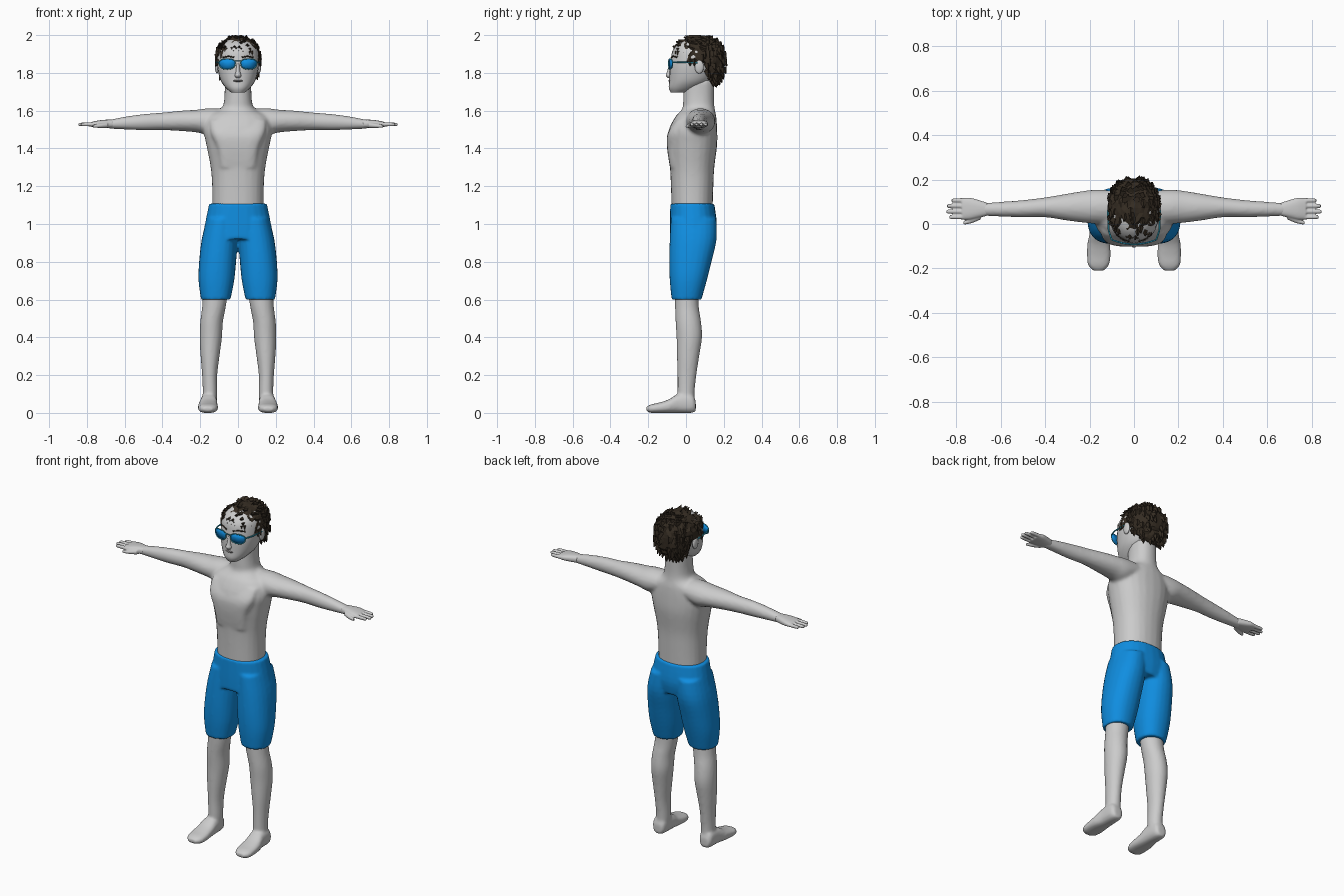
import bpy, bmesh, math, random
from mathutils import Vector, Matrix

if "Cube" in bpy.data.objects:
    bpy.data.objects.remove(bpy.data.objects["Cube"], do_unlink=True)
random.seed(4)


def material(name, r, g, b):
    mat = bpy.data.materials.new(name)
    mat.use_nodes = True
    mat.diffuse_color = (r, g, b, 1)
    shader = mat.node_tree.nodes["Principled BSDF"]
    shader.inputs["Base Color"].default_value = (r, g, b, 1)
    shader.inputs["Roughness"].default_value = 0.8
    return mat


SKIN = material("pale grey skin", 0.6, 0.6, 0.6)
LIPS = material("grey lips", 0.22, 0.21, 0.21)
BLUE = material("bright blue", 0.005, 0.27, 0.75)
BROWN = material("dark brown hair", 0.035, 0.025, 0.016)
CYAN = material("cyan frame", 0.04, 0.42, 0.58)


def blend(a, b, c, d, t):
    """Catmull-Rom step between b and c."""
    return 0.5 * (2 * b + (c - a) * t + (2 * a - 5 * b + 4 * c - d) * t ** 2
                  + (3 * b - a - 3 * c + d) * t ** 3)


def power(value, p):
    return math.copysign(abs(value) ** p, value)


def loft(bm, rings, axis="z", p=1.0, side=1, n=24, steps=4):
    """Closed skin through rings of (position, u min, u max, v min, v max)."""
    dense = []
    for i in range(len(rings) - 1):
        a, b, c, d = (rings[max(i - 1, 0)], rings[i], rings[i + 1],
                      rings[min(i + 2, len(rings) - 1)])
        for s in range(steps):
            dense.append([blend(*q, s / steps) for q in zip(a, b, c, d)])
    dense.append(rings[-1])
    loops = []
    for t, u0, u1, v0, v1 in dense:
        loop = []
        for k in range(n):
            angle = math.tau * k / n
            u = (u0 + u1) / 2 + (u1 - u0) / 2 * power(math.cos(angle), p)
            v = (v0 + v1) / 2 + (v1 - v0) / 2 * power(math.sin(angle), p)
            x, y, z = {"x": (t, u, v), "y": (u, t, v), "z": (u, v, t)}[axis]
            loop.append(bm.verts.new((x * side, y, z)))
        loops.append(loop)
    for low, high in zip(loops, loops[1:]):
        for k in range(n):
            j = (k + 1) % n
            bm.faces.new((low[k], low[j], high[j], high[k]))
    bm.faces.new(loops[0])
    bm.faces.new(loops[-1])


def centred(rings):
    """Expand (z, half width, front, back) to full symmetric rings."""
    return [(z, -w, w, front, back) for z, w, front, back in rings]


def ball(bm, centre, radii):
    bmesh.ops.create_uvsphere(bm, u_segments=20, v_segments=12, radius=1,
                              matrix=Matrix.LocRotScale(centre, None, Vector(radii)))


def finish(bm, name, mat, voxel=0, smooth=True, angle=60):
    """Turn the parts into an object; a voxel size welds them into one skin."""
    bmesh.ops.recalc_face_normals(bm, faces=bm.faces)
    mesh = bpy.data.meshes.new(name)
    bm.to_mesh(mesh)
    bm.free()
    mesh.materials.append(mat)
    obj = bpy.data.objects.new(name, mesh)
    bpy.context.collection.objects.link(obj)
    if smooth:
        mesh.polygons.foreach_set("use_smooth", [True] * len(mesh.polygons))
    if voxel:
        weld = obj.modifiers.new("weld", "REMESH")
        weld.mode, weld.voxel_size, weld.use_smooth_shade = "VOXEL", voxel, True
        relax = obj.modifiers.new("relax", "SMOOTH")
        relax.factor, relax.iterations = 0.5, 4
    elif smooth:
        bpy.ops.object.select_all(action="DESELECT")
        obj.select_set(True)
        bpy.context.view_layer.objects.active = obj
        bpy.ops.object.shade_smooth_by_angle(angle=math.radians(angle))
    return obj


def wire(name, points, radius, mat, cyclic=False):
    curve = bpy.data.curves.new(name, "CURVE")
    curve.dimensions, curve.bevel_depth, curve.bevel_resolution = "3D", radius, 1
    spline = curve.splines.new("POLY")
    spline.points.add(len(points) - 1)
    for slot, point in zip(spline.points, points):
        slot.co = (*point, 1)
    spline.use_cyclic_u = cyclic
    curve.materials.append(mat)
    bpy.context.collection.objects.link(bpy.data.objects.new(name, curve))


# Torso, neck, chest plate and arms welded together
bm = bmesh.new()
loft(bm, centred([(1.05, .135, -.075, .14), (1.2, .137, -.08, .145), (1.3, .145, -.085, .15),
                  (1.42, .168, -.095, .165), (1.5, .182, -.09, .165), (1.57, .16, -.055, .16),
                  (1.61, .09, -.02, .152), (1.66, .073, -.015, .148), (1.76, .07, -.01, .15)]), p=.9)
loft(bm, centred([(1.3, .1, -.085, .05), (1.4, .115, -.1, .05), (1.48, .145, -.097, .05),
                  (1.55, .15, -.055, .05)]), p=.5)
ARM = [(.08, 0, .15, 1.5, 1.61), (.16, 0, .155, 1.475, 1.612), (.22, .005, .15, 1.485, 1.605),
       (.3, .015, .137, 1.492, 1.6), (.4, .03, .12, 1.497, 1.59), (.5, .03, .108, 1.497, 1.582),
       (.6, .033, .1, 1.5, 1.568), (.69, .037, .095, 1.505, 1.55)]
for side in (1, -1):
    loft(bm, ARM, "x", side=side)
finish(bm, "torso_and_arms", SKIN, voxel=.01)

# Hands, legs and feet on each side
PALM = [(.66, .037, .095, 1.508, 1.552), (.7, .028, .108, 1.508, 1.552),
        (.74, .02, .118, 1.51, 1.548), (.775, .02, .116, 1.514, 1.54)]
LEG = [(.03, .115, .195, -.045, .05), (.1, .11, .187, -.045, .045), (.2, .11, .19, -.045, .055),
       (.3, .098, .198, -.048, .07), (.4, .085, .203, -.05, .085), (.48, .08, .2, -.055, .08),
       (.56, .065, .19, -.058, .068), (.65, .05, .185, -.06, .065)]
FOOT = [(.052, .13, .18, .01, .06), (.03, .115, .195, 0, .1), (-.04, .11, .2, 0, .1),
        (-.09, .108, .21, 0, .072), (-.14, .105, .212, 0, .055), (-.185, .113, .207, 0, .045),
        (-.21, .135, .185, .01, .032)]
for side, label in ((1, "left"), (-1, "right")):
    bm = bmesh.new()
    loft(bm, PALM, "x", p=.8, side=side)
    for y, tip in ((.106, .822), (.081, .842), (.056, .845), (.031, .832)):
        loft(bm, [(x, y - r, y + r, 1.527 - r, 1.527 + r)
                  for x, r in ((.75, .011), (tip - .01, .0095), (tip, .005))], "x", side=side, n=10)
    loft(bm, [(.69, .02, .06, 1.508, 1.54), (.73, .004, .03, 1.508, 1.532),
              (.768, -.004, .013, 1.51, 1.526)], "x", side=side, n=12)
    finish(bm, label + "_hand", SKIN, voxel=.004)
    bm = bmesh.new()
    loft(bm, LEG, side=side)
    loft(bm, FOOT, "y", p=.8, side=side)
    finish(bm, label + "_leg", SKIN, voxel=.008)

# Shorts
bm = bmesh.new()
loft(bm, centred([(1.108, .153, -.083, .15), (1.0, .175, -.086, .163), (.92, .188, -.086, .15)]), p=.9)
for side in (1, -1):
    loft(bm, [(1.03, 0, .165, -.08, .16), (.92, .001, .192, -.086, .162), (.8, .01, .206, -.089, .135),
              (.7, .02, .209, -.086, .11), (.6, .04, .196, -.076, .082)], p=.9, side=side)
finish(bm, "shorts", BLUE, voxel=.008)

# Head with nose and ears
bm = bmesh.new()
loft(bm, centred([(1.695, .035, -.08, 0), (1.72, .064, -.091, .07), (1.76, .092, -.089, .13),
                  (1.82, .108, -.087, .16), (1.87, .112, -.08, .175), (1.92, .105, -.07, .175),
                  (1.96, .08, -.035, .15), (1.98, .04, .01, .1)]), p=.93)
loft(bm, centred([(1.85, .008, -.088, -.06), (1.805, .013, -.101, -.06), (1.786, .018, -.107, -.06),
                  (1.772, .011, -.094, -.06)]), n=12)
for side in (1, -1):
    ball(bm, (side * .111, .07, 1.832), (.011, .024, .036))
finish(bm, "head", SKIN)

bm = bmesh.new()
ball(bm, (0, -.081, 1.758), (.028, .013, .007))
finish(bm, "lips", LIPS)

# Hair: faceted cap, tucked into the head outside the hairline
CENTRE, SIZE = Vector((0, .072, 1.86)), Vector((.115, .135, .132))


def is_hair(p):
    sideburn = p.y > .0 and p.z > 1.84
    nape = p.y > .1 + (1.83 - p.z) * .35
    return p.z > 1.89 or sideburn or nape


bm = bmesh.new()
bmesh.ops.create_icosphere(bm, subdivisions=4, radius=1)
roots = []
for v in bm.verts:
    normal = v.co.normalized()
    spot = CENTRE + Vector([power(c, .85) * s for c, s in zip(v.co, SIZE)])
    if is_hair(spot):
        roots.append((spot.copy(), normal))
        spot += normal * random.uniform(-.005, .005)
    else:
        spot = CENTRE + (spot - CENTRE) * .78
    v.co = spot
# Tufts combed forward on the crown and down at the back
for spot, normal in random.sample(roots, 130):
    comb = Vector((0, -1, .2)) if spot.z > 1.93 and spot.y < .1 else Vector((0, .1, -1))
    aim = (normal * .4 + comb).normalized()
    turn = aim.to_track_quat("Z", "Y")
    made = bmesh.ops.create_cone(bm, segments=4, radius1=.017, radius2=.002, depth=.036, cap_ends=True,
                                 matrix=Matrix.LocRotScale(spot + aim * .008, turn, None))
    for v in made["verts"]:
        v.co.z = min(max(v.co.z, 1.72), 2.0)
finish(bm, "hair", BROWN, smooth=False)

# Brows and sunglasses


def on_glasses(x, z):
    return Vector((x, -.092 + 2 * x * x, z))


for side, label in ((1, "left"), (-1, "right")):
    wire(label + "_brow", [(side * x, y, z) for x, y, z in
                           ((.02, -.078, 1.882), (.05, -.067, 1.888), (.08, -.044, 1.882))], .004, BROWN)
    outline = []
    for k in range(28):
        angle = math.tau * k / 28
        drop = .034 if math.sin(angle) < 0 else .022
        x = .057 + .043 * power(math.cos(angle), .85)
        outline.append(on_glasses(side * x, 1.853 + drop * power(math.sin(angle), .85)))
    bm = bmesh.new()
    rim = [bm.verts.new(p) for p in outline]
    hub = bm.verts.new(on_glasses(side * .057, 1.85))
    for k, v in enumerate(rim):
        bm.faces.new((v, rim[k - 1], hub))
    lens = finish(bm, label + "_lens", BLUE)
    lens.modifiers.new("thickness", "SOLIDIFY").thickness = .004
    wire(label + "_lens_rim", outline, .0028, CYAN, cyclic=True)
    wire(label + "_temple", [on_glasses(side * .1, 1.857), (side * .114, -.03, 1.857),
                             (side * .118, .06, 1.853)], .004, CYAN)
wire("bridge", [on_glasses(x, 1.862) for x in (-.018, 0, .018)], .003, CYAN)
